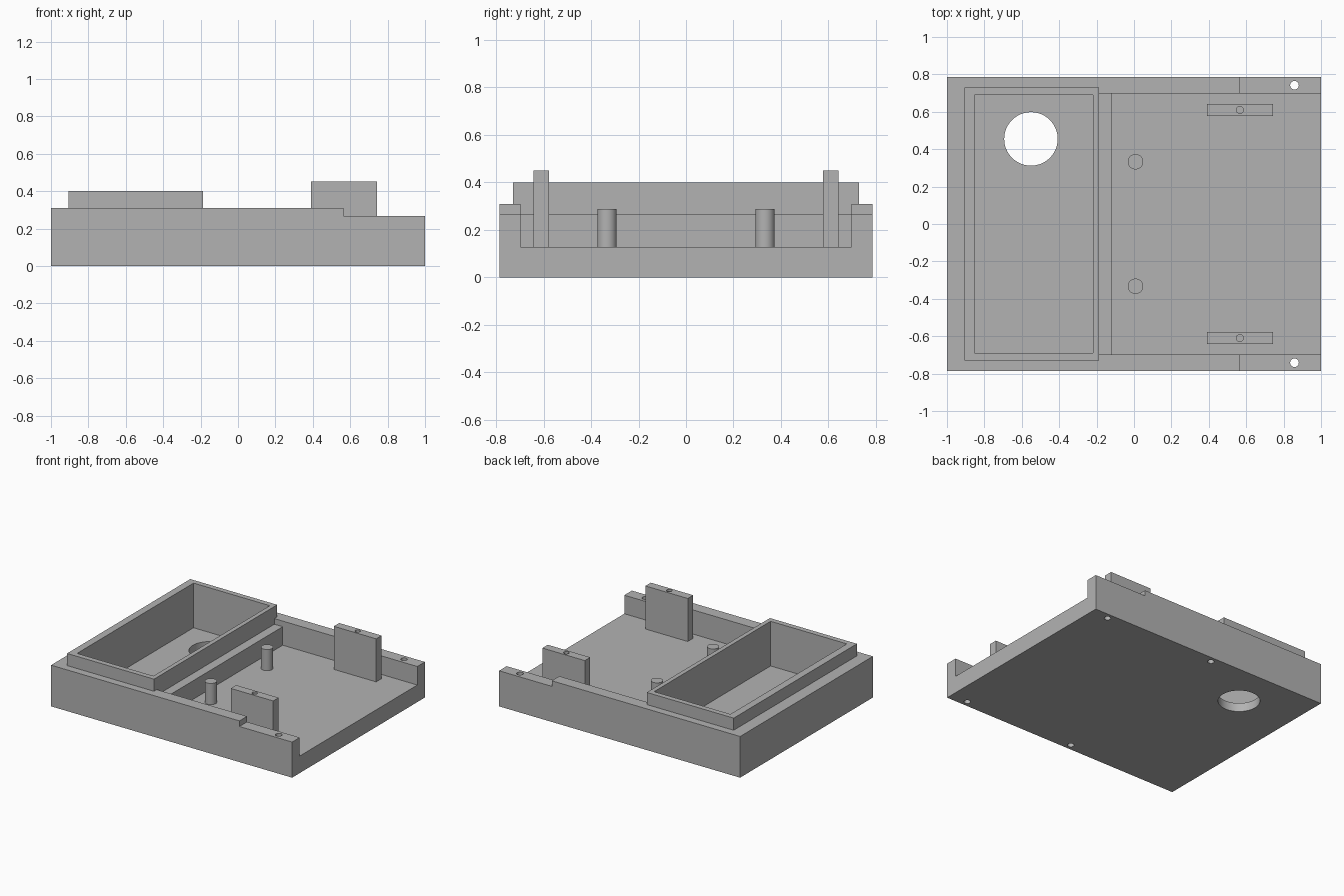
import bpy, bmesh
from mathutils import Matrix, Vector

old = bpy.data.objects.get("Cube")
if old:
    bpy.data.objects.remove(old, do_unlink=True)

grey = bpy.data.materials.new("plain grey")
grey.use_nodes = True
COLOUR = (0.45, 0.45, 0.45, 1)
grey.diffuse_color = COLOUR
grey.node_tree.nodes["Principled BSDF"].inputs["Base Color"].default_value = COLOUR


def finish(name, bm):
    mesh = bpy.data.meshes.new(name)
    bm.to_mesh(mesh)
    bm.free()
    mesh.materials.append(grey)
    obj = bpy.data.objects.new(name, mesh)
    bpy.context.collection.objects.link(obj)
    return obj


def box(name, low, high):
    """Box between two opposite corners."""
    low, high = Vector(low), Vector(high)
    bm = bmesh.new()
    bmesh.ops.create_cube(bm, size=1, matrix=Matrix.Translation((low + high) / 2)
                          @ Matrix.Diagonal((*(high - low), 1)))
    return finish(name, bm)


def rod(name, x, y, radius, bottom, top, sides=48):
    """Upright cylinder."""
    bm = bmesh.new()
    bmesh.ops.create_cone(bm, cap_ends=True, segments=sides, radius1=radius,
                          radius2=radius, depth=top - bottom,
                          matrix=Matrix.Translation((x, y, (top + bottom) / 2)))
    return finish(name, bm)


def cut(target, cutter):
    """Subtract the cutter, bake the result and drop the cutter."""
    mod = target.modifiers.new("cut", "BOOLEAN")
    mod.operation, mod.solver, mod.object = "DIFFERENCE", "EXACT", cutter
    graph = bpy.context.evaluated_depsgraph_get()
    baked = bpy.data.meshes.new_from_object(target.evaluated_get(graph))
    target.modifiers.clear()
    target.data = baked
    bpy.data.objects.remove(cutter, do_unlink=True)


HALF, BAY_Y = 0.787, 0.697
TOP, LEDGE, FLOOR = 0.309, 0.267, 0.128


def pocket():
    return box("pocket_cutter", (-0.852, -0.69, 0.065), (-0.219, 0.69, 0.6))


# Case with its open bay, lower ledge and compartment
case = box("case", (-1, -HALF, 0), (1, HALF, TOP))
cut(case, box("ledge_cutter", (-0.186, -BAY_Y, LEDGE), (1.2, BAY_Y, 0.6)))
cut(case, box("bay_cutter", (-0.117, -BAY_Y, FLOOR), (1.2, BAY_Y, 0.6)))
cut(case, box("step_cutter", (0.563, -1, LEDGE), (1.2, 1, 0.6)))
cut(case, pocket())

# Cable opening and screw holes
cut(case, rod("opening_cutter", -0.551, 0.455, 0.143, -0.1, 0.2, 64))
for side in (-1, 1):
    cut(case, rod("through_hole_cutter", 0.858, side * 0.742, 0.023, -0.1, 0.6, 24))
    cut(case, rod("blind_hole_cutter", -0.06, side * 0.742, 0.023, -0.1, 0.2, 24))

# Raised rim around the compartment
rim = box("compartment_rim", (-0.907, -0.73, TOP), (-0.186, 0.73, 0.4))
cut(rim, pocket())

parts = [case, rim]
for side, label in ((-1, "right"), (1, "left")):
    # Upright mounting plate with a screw hole in its top
    y = side * 0.61
    plate = box(label + "_mounting_plate", (0.39, y - 0.032, FLOOR), (0.742, y + 0.032, 0.451))
    cut(plate, rod("plate_hole_cutter", 0.566, y, 0.019, 0.33, 0.6, 24))
    # Locating peg
    peg = rod(label + "_peg", 0.008, side * 0.333, 0.041, FLOOR, 0.287)
    parts += [plate, peg]

bpy.ops.object.select_all(action="DESELECT")
for part in parts:
    part.select_set(True)
bpy.context.view_layer.objects.active = case
bpy.ops.object.shade_smooth_by_angle(angle=0.5)
